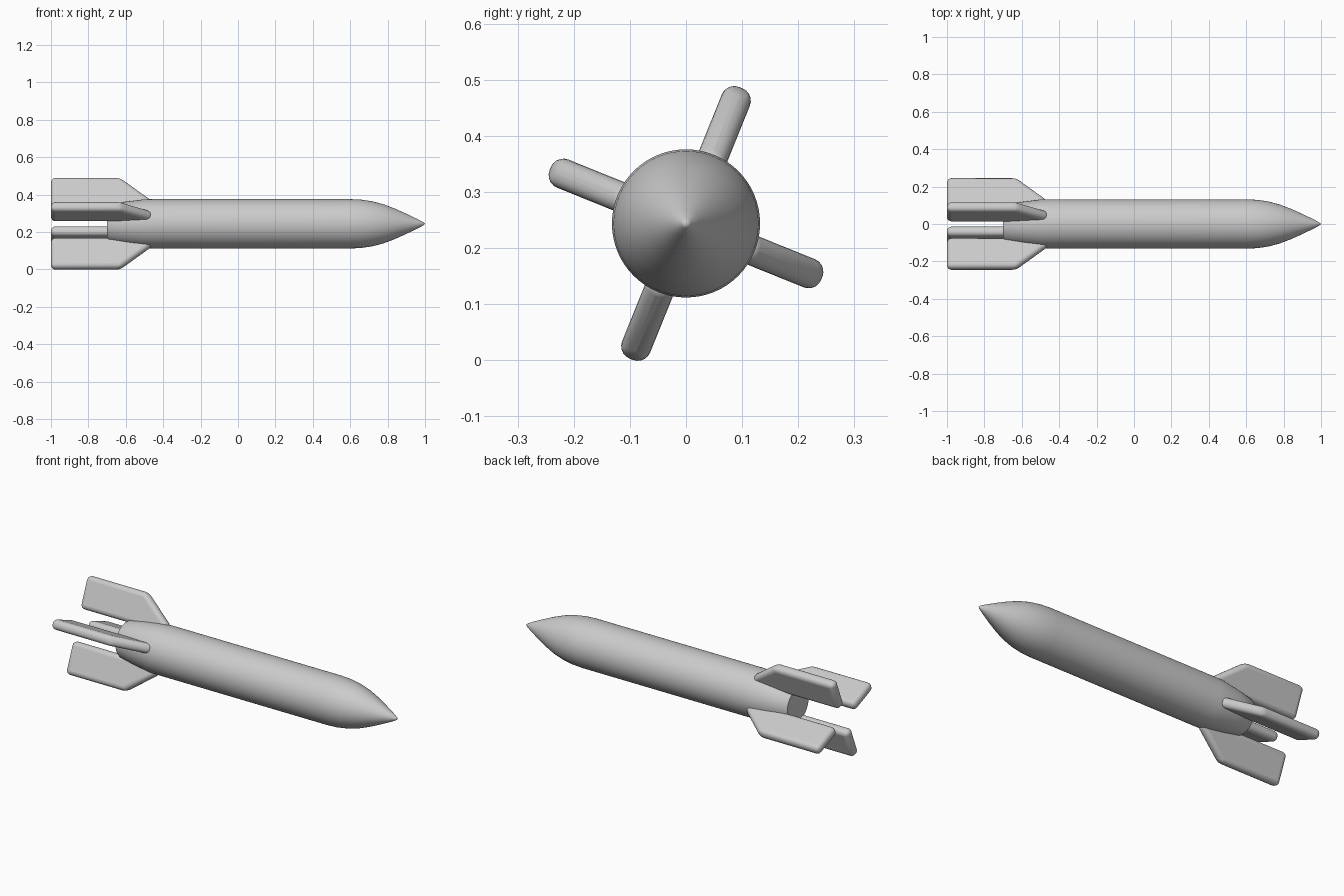
import bpy, bmesh, math
from mathutils import Matrix

if "Cube" in bpy.data.objects:
    bpy.data.objects.remove(bpy.data.objects["Cube"])

CENTRE_Z = 0.244

grey = bpy.data.materials.new("light_grey")
grey.diffuse_color = (0.6, 0.6, 0.6, 1)
grey.use_nodes = True
grey.node_tree.nodes["Principled BSDF"].inputs["Base Color"].default_value = grey.diffuse_color


def finish(name, bm):
    bmesh.ops.recalc_face_normals(bm, faces=bm.faces)
    mesh = bpy.data.meshes.new(name)
    bm.to_mesh(mesh)
    bm.free()
    obj = bpy.data.objects.new(name, mesh)
    bpy.context.collection.objects.link(obj)
    obj.location.z = CENTRE_Z
    mesh.materials.append(grey)
    bpy.ops.object.select_all(action='DESELECT')
    obj.select_set(True)
    bpy.context.view_layer.objects.active = obj
    return obj


# Body: lathed tube with narrowed tail and pointed nose
profile = [(-0.70, 0), (-0.70, 0.095), (-0.69, 0.102), (-0.60, 0.118), (-0.50, 0.131),
           (-0.45, 0.132), (0.60, 0.132), (0.66, 0.129), (0.72, 0.12), (0.78, 0.104),
           (0.84, 0.081), (0.90, 0.054), (0.96, 0.025), (0.99, 0.009), (1.0, 0)]
bm = bmesh.new()
verts = [bm.verts.new((x, r, 0)) for x, r in profile]
edges = [bm.edges.new(pair) for pair in zip(verts, verts[1:])]
bmesh.ops.spin(bm, geom=verts + edges, axis=(1, 0, 0), cent=(0, 0, 0),
               angle=math.tau, steps=64, use_duplicate=False)
bmesh.ops.remove_doubles(bm, verts=bm.verts, dist=0.0001)
finish("body", bm)
bpy.ops.object.shade_smooth_by_angle(angle=math.radians(35))

# Tail fins: four swept plates with rounded rims
outline = [(-1.0, 0.085), (-1.0, 0.261), (-0.63, 0.261), (-0.455, 0.125), (-0.50, 0.085)]
HALF = 0.027
for i in range(4):
    bm = bmesh.new()
    face = bm.faces.new([bm.verts.new((x, r, -HALF)) for x, r in outline])
    ext = bmesh.ops.extrude_face_region(bm, geom=[face])
    top = [g for g in ext["geom"] if isinstance(g, bmesh.types.BMVert)]
    bmesh.ops.translate(bm, verts=top, vec=(0, 0, 2 * HALF))
    bm.transform(Matrix.Rotation(math.radians(68 + 90 * i), 4, 'X'))
    fin = finish(f"tail_fin_{i + 1}", bm)
    bevel = fin.modifiers.new("rounded_rim", 'BEVEL')
    bevel.width = 0.024
    bevel.segments = 5
    bevel.limit_method = 'ANGLE'
    bevel.angle_limit = math.radians(30)
    bpy.ops.object.shade_smooth_by_angle(angle=math.radians(35))
